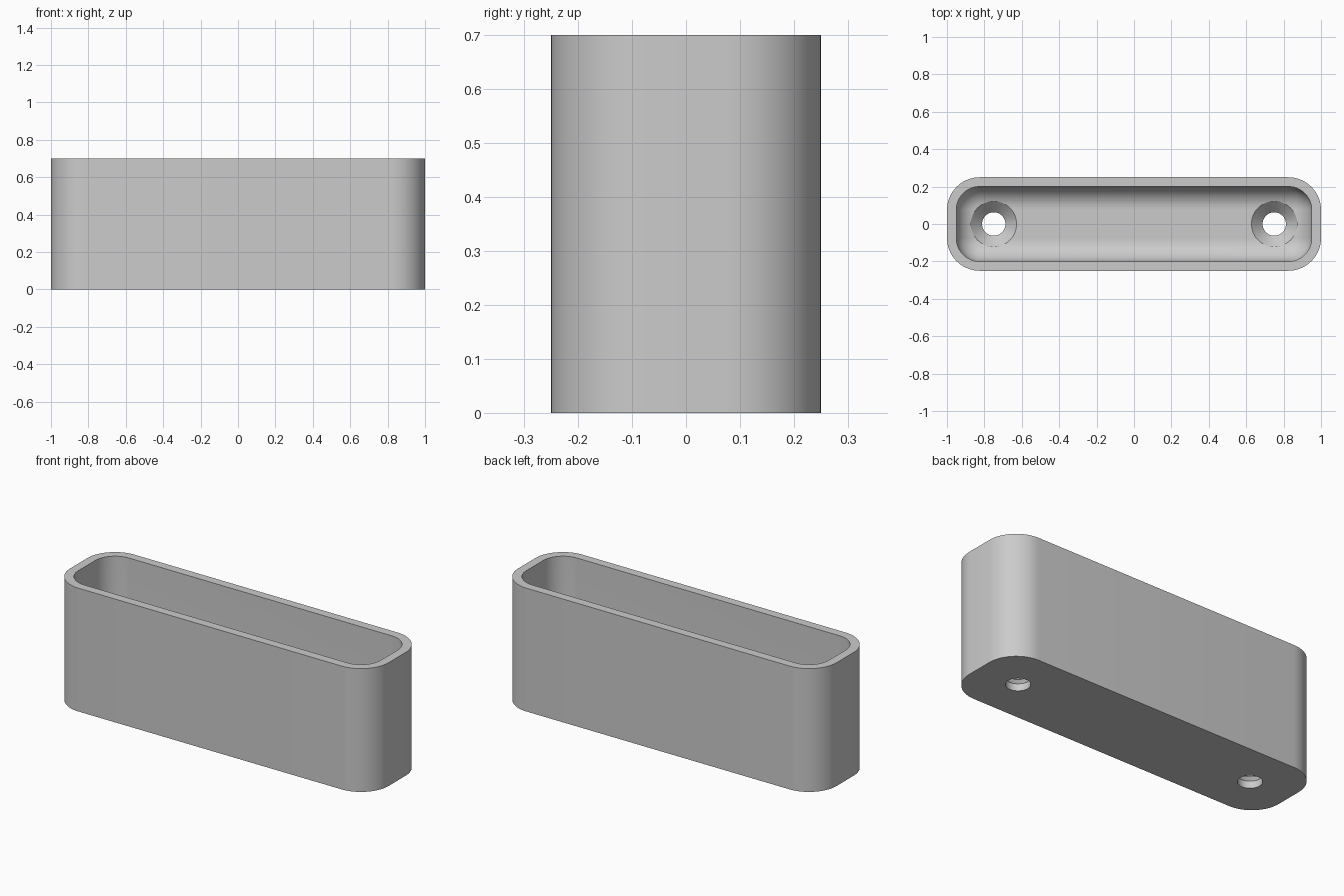
import bpy
import bmesh
from math import sin, cos, pi, radians

HEIGHT, FLOOR, WALL = 0.70, 0.10, 0.05
CORNER, FILLET = 0.175, 0.12
SEGMENTS = 14

if "Cube" in bpy.data.objects:
    bpy.data.objects.remove(bpy.data.objects["Cube"])

grey = bpy.data.materials.new("plain grey")
grey.use_nodes = True
colour = (0.6, 0.6, 0.6, 1)
grey.diffuse_color = colour
grey.node_tree.nodes["Principled BSDF"].inputs["Base Color"].default_value = colour


def make_object(name, bm):
    bmesh.ops.recalc_face_normals(bm, faces=bm.faces)
    mesh = bpy.data.meshes.new(name)
    bm.to_mesh(mesh)
    bm.free()
    mesh.materials.append(grey)
    obj = bpy.data.objects.new(name, mesh)
    bpy.context.collection.objects.link(obj)
    return obj


def rounded_ring(bm, inset, z):
    """Rounded rectangle, moved inwards evenly from the outer wall."""
    radius = CORNER - inset
    ring = []
    for quarter, (sx, sy) in enumerate([(1, 1), (-1, 1), (-1, -1), (1, -1)]):
        for i in range(SEGMENTS + 1):
            a = (quarter + i / SEGMENTS) * pi / 2
            ring.append(bm.verts.new((sx * (1 - CORNER) + radius * cos(a),
                                      sy * (0.25 - CORNER) + radius * sin(a), z)))
    return ring


def loft(bm, rings):
    for low, high in zip(rings, rings[1:]):
        for i in range(len(low)):
            j = (i + 1) % len(low)
            bm.faces.new((low[i], low[j], high[j], high[i]))
    bm.faces.new(rings[0][::-1])
    bm.faces.new(rings[-1])


# Open box with an evenly thick wall and a filleted floor
bm = bmesh.new()
steps = [(0, 0), (0, HEIGHT), (WALL, HEIGHT)]
for i in range(SEGMENTS + 1):
    a = i / SEGMENTS * pi / 2
    steps.append((WALL + FILLET * (1 - cos(a)), FLOOR + FILLET * (1 - sin(a))))
loft(bm, [rounded_ring(bm, inset, z) for inset, z in steps])
box = make_object("open_box", bm)

# Countersunk screw holes, cut through the floor
bm = bmesh.new()
hole_profile = [(0.0625, -0.1), (0.0625, 0.04), (0.122, FLOOR), (0.122, 0.3)]
for x in (-0.75, 0.75):
    rings = [[bm.verts.new((x + r * cos(i * pi / 24), r * sin(i * pi / 24), z))
              for i in range(48)] for r, z in hole_profile]
    loft(bm, rings)
cutter = make_object("hole_cutter", bm)
cutter.hide_render = True

cut = box.modifiers.new("screw_holes", "BOOLEAN")
cut.operation = "DIFFERENCE"
cut.solver = "EXACT"
cut.object = cutter
bpy.ops.object.select_all(action="DESELECT")
box.select_set(True)
bpy.context.view_layer.objects.active = box
bpy.ops.object.modifier_apply(modifier=cut.name)
bpy.data.objects.remove(cutter)

# Smooth curves, crisp rims
bpy.ops.object.shade_smooth_by_angle(angle=radians(30))
